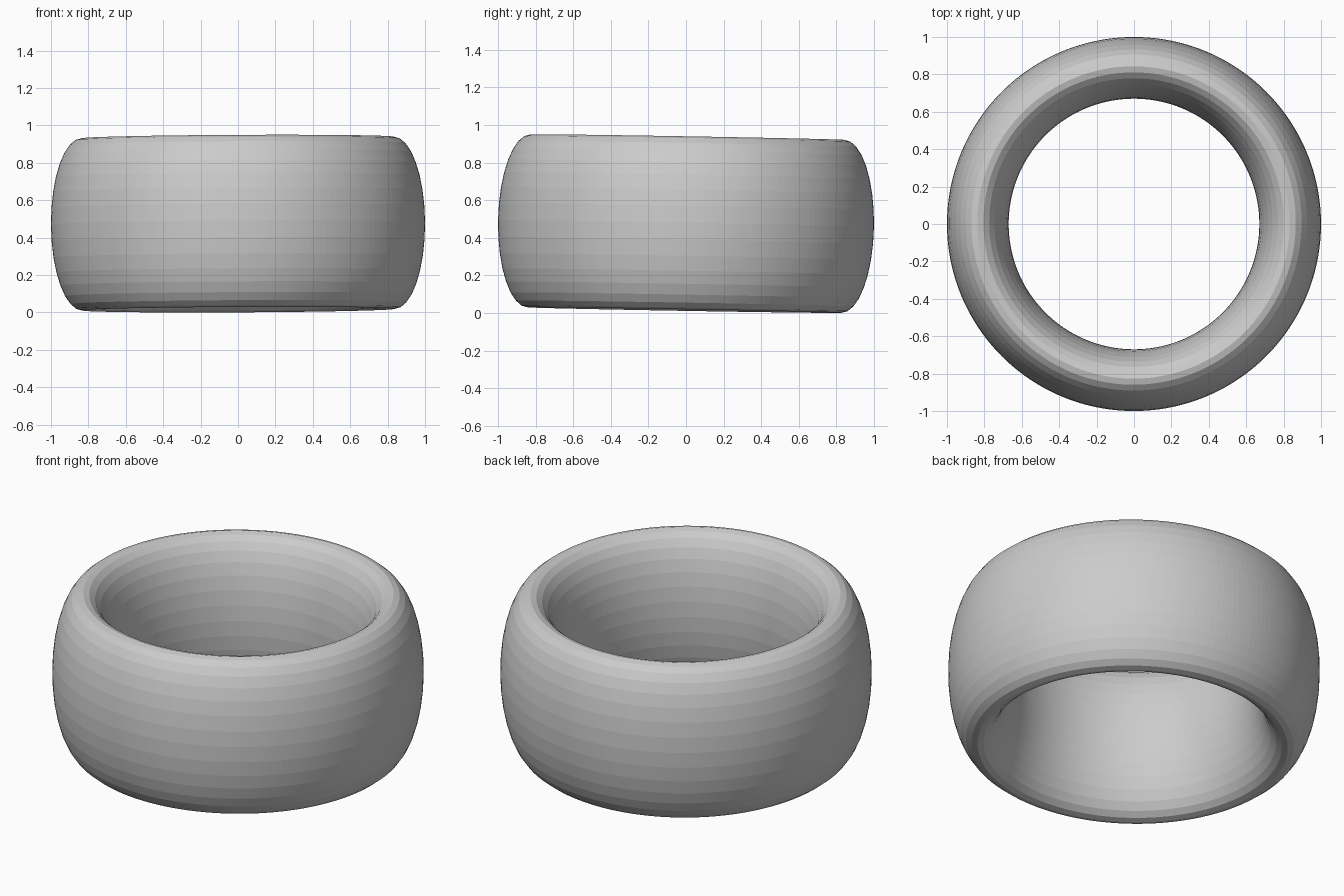
import bpy, bmesh, math
from mathutils import Matrix

if "Cube" in bpy.data.objects:
    bpy.data.objects.remove(bpy.data.objects["Cube"])

# Ring band: elliptical cross-section swept around the z axis, tilted very slightly
MAJOR, MINOR = 192, 32
R, A, B = 0.835, 0.165, 0.46

bm = bmesh.new()
rings = []
for i in range(MAJOR):
    u = 2 * math.pi * i / MAJOR
    ring = []
    for j in range(MINOR):
        v = 2 * math.pi * j / MINOR
        r = R + A * math.cos(v)
        ring.append(bm.verts.new((r * math.cos(u), r * math.sin(u), B * math.sin(v))))
    rings.append(ring)
for i in range(MAJOR):
    a, b = rings[i], rings[(i + 1) % MAJOR]
    for j in range(MINOR):
        k = (j + 1) % MINOR
        bm.faces.new((a[j], b[j], b[k], a[k]))

# Lean of about one degree, then rest on the floor
tilt = Matrix.Rotation(math.radians(-1.0), 4, 'X') @ Matrix.Rotation(math.radians(-0.3), 4, 'Y')
bm.transform(tilt)
low = min(v.co.z for v in bm.verts)
bm.transform(Matrix.Translation((0, 0, -low)))

mesh = bpy.data.meshes.new("ring_band")
bm.to_mesh(mesh)
bm.free()
bpy.context.collection.objects.link(bpy.data.objects.new("ring_band", mesh))
